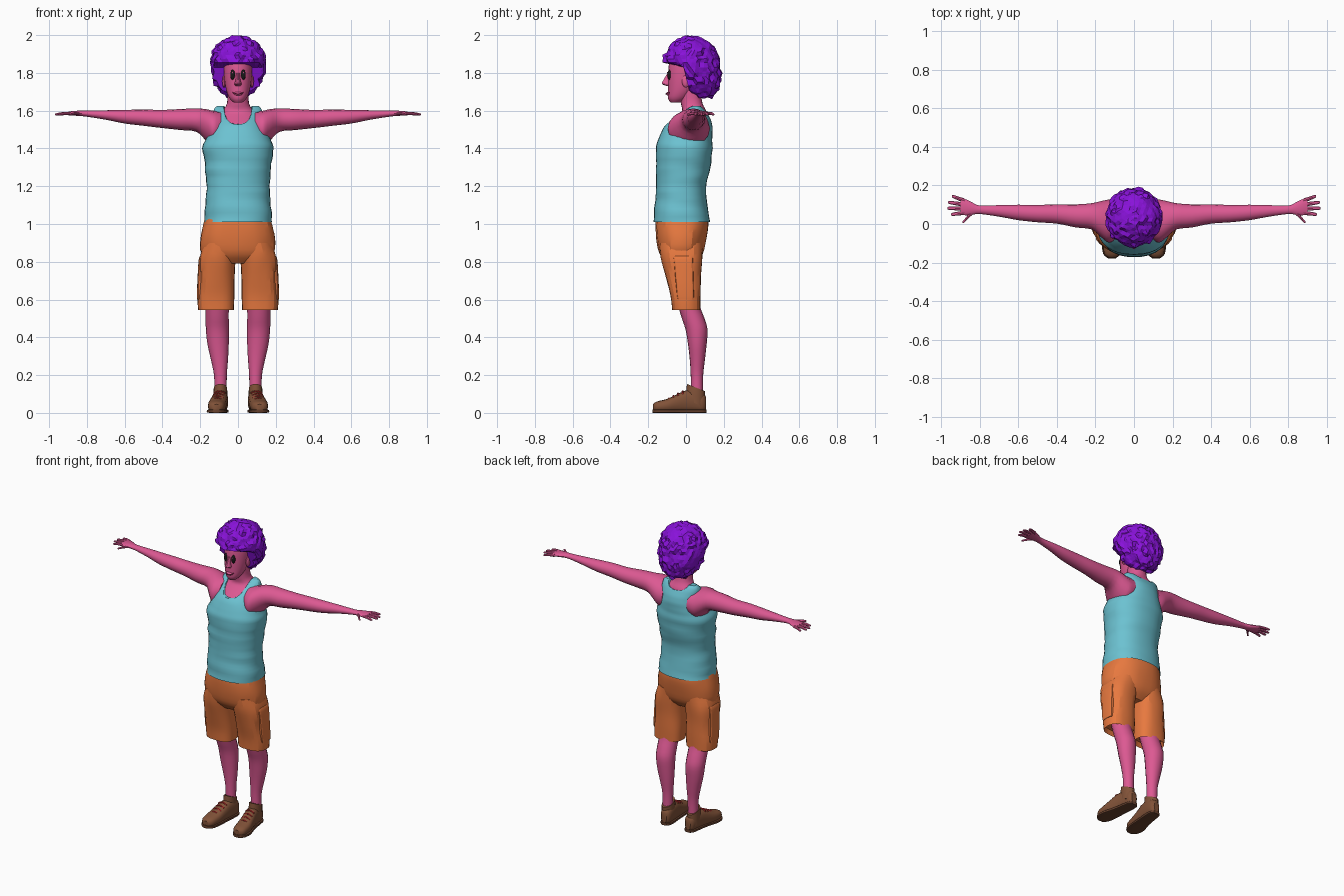
import bpy, bmesh, math, random
from mathutils import Vector, Matrix, noise

random.seed(3)


def material(name, rgb):
    m = bpy.data.materials.new(name)
    m.diffuse_color = (*rgb, 1)
    return m


SKIN = material("skin", (0.72, 0.10, 0.29))
HAIR = material("hair", (0.25, 0.006, 0.70))
CYAN = material("shirt", (0.15, 0.54, 0.64))
ORANGE = material("shorts", (0.80, 0.19, 0.05))
BROWN = material("shoe", (0.22, 0.085, 0.04))
SOLE = material("sole", (0.13, 0.05, 0.025))
RED = material("lace", (0.55, 0.03, 0.03))
BLACK = material("black", (0.01, 0.01, 0.01))
DARK = material("mouth", (0.25, 0.02, 0.08))


def finish(name, bm, mat, mirror=False, smooth=35):
    bmesh.ops.recalc_face_normals(bm, faces=bm.faces)
    me = bpy.data.meshes.new(name)
    bm.to_mesh(me)
    bm.free()
    if smooth:
        me.shade_smooth()
        me.set_sharp_from_angle(angle=math.radians(smooth))
    if mat:
        me.materials.append(mat)
    ob = bpy.data.objects.new(name, me)
    bpy.context.collection.objects.link(ob)
    if mirror:
        ob.modifiers.new("mirror", 'MIRROR')
    return ob


def smooth_sections(secs, steps):
    """Catmull-Rom interpolation between cross-sections."""
    out = []
    for i in range(len(secs) - 1):
        p = [secs[max(i - 1, 0)], secs[i], secs[i + 1], secs[min(i + 2, len(secs) - 1)]]
        for k in range(steps):
            t = k / steps
            out.append([0.5 * (2 * b + (c - a) * t + (2 * a - 5 * b + 4 * c - d) * t * t
                               + (3 * b - a - 3 * c + d) * t ** 3) for a, b, c, d in zip(*p)])
    return out + [list(secs[-1])]


def loft(name, axis, secs, mat, n=16, power=2.0, steps=3, hem=False, fn=None, **kw):
    """Sections: (position on axis, centre a, centre b, radius a, radius b)."""
    rings = smooth_sections(secs, steps)
    if hem:  # folded-in opening at the first section
        t, a, b, ra, rb = rings[0]
        rings.insert(0, [t + 0.03, a, b, ra * 0.85, rb * 0.85])
    bm = bmesh.new()
    loops = []
    for t, a, b, ra, rb in rings:
        loop = []
        for i in range(n):
            c, s = math.cos(math.tau * i / n), math.sin(math.tau * i / n)
            u = a + ra * math.copysign(abs(c) ** (2 / power), c)
            v = b + rb * math.copysign(abs(s) ** (2 / power), s)
            co = Vector({'x': (t, u, v), 'y': (u, t, v), 'z': (u, v, t)}[axis])
            loop.append(bm.verts.new(fn(co) if fn else co))
        loops.append(loop)
    for l0, l1 in zip(loops, loops[1:]):
        for i in range(n):
            bm.faces.new((l0[i], l0[(i + 1) % n], l1[(i + 1) % n], l1[i]))
    bm.faces.new(loops[0])
    bm.faces.new(loops[-1])
    return finish(name, bm, mat, **kw)


def ball(name, loc, radii, mat, sub=3, fn=None, rot=0, **kw):
    bm = bmesh.new()
    m = Matrix.Translation(loc) @ Matrix.Rotation(rot, 4, 'X') @ Matrix.Diagonal((*radii, 1))
    bmesh.ops.create_icosphere(bm, subdivisions=sub, radius=1, matrix=m)
    if fn:
        for v in bm.verts:
            v.co = fn(v.co)
    return finish(name, bm, mat, **kw)


def creases(sx, sz, amount):
    """Cloth folds: stretch the cross-section in and out with noise."""
    def fn(p):
        k = 1 + amount * noise.noise(Vector((p.x * sx, p.y * sx, p.z * sz)))
        return Vector((p.x * k, p.y * k, p.z))
    return fn


# Tank top with scooped neckline
shirt = loft("tank_top", 'z', [
    (1.01, 0, -.022, .182, .15), (1.1, 0, -.025, .174, .14), (1.2, 0, -.025, .167, .132),
    (1.3, 0, -.015, .174, .143), (1.4, 0, -.01, .187, .15), (1.46, 0, 0, .168, .142),
    (1.52, 0, .015, .142, .125), (1.57, 0, .035, .135, .09), (1.61, 0, .05, .125, .05),
    (1.625, 0, .055, .11, .025)], CYAN, n=32, power=2.3, steps=5, hem=True,
    fn=creases(4, 24, .035), smooth=20)
cutter = loft("neckline_cutter", 'y', [
    (-.3, 0, 1.63, .076, .1), (-.05, 0, 1.63, .076, .1), (.06, 0, 1.65, .076, .07),
    (.25, 0, 1.66, .076, .06)], None, n=24, power=2.5)
cutter.hide_render = True
cutter.display_type = 'WIRE'
cut = shirt.modifiers.new("neckline", 'BOOLEAN')
cut.operation, cut.object = 'DIFFERENCE', cutter

# Chest and neck
loft("chest_and_neck", 'z', [
    (1.38, 0, -.01, .165, .135), (1.46, 0, 0, .158, .128), (1.52, 0, .015, .134, .113),
    (1.57, 0, .035, .122, .08), (1.6, 0, .043, .085, .064), (1.64, 0, .03, .058, .057),
    (1.72, 0, .02, .055, .055)], SKIN, n=24, power=2.2)

# Arms with palms
loft("arm", 'x', [
    (.09, .025, 1.51, .10, .085), (.13, .015, 1.505, .112, .094), (.17, .025, 1.525, .094, .083),
    (.22, .04, 1.55, .068, .062), (.3, .042, 1.553, .06, .056), (.4, .052, 1.556, .05, .048),
    (.5, .054, 1.563, .045, .043), (.6, .06, 1.568, .04, .036), (.7, .068, 1.577, .03, .025),
    (.8, .074, 1.584, .022, .016), (.84, .08, 1.586, .032, .014), (.875, .087, 1.586, .042, .012),
    (.9, .09, 1.585, .04, .009)], SKIN, n=16, mirror=True)

# Fingers and thumb: root x, root y, tip x, tip y
for i, (x0, y0, x1, y1) in enumerate([(.88, .122, .945, .143), (.885, .102, .965, .112),
                                      (.885, .08, .968, .082), (.88, .058, .95, .05),
                                      (.835, .062, .89, .012)]):
    xm, ym = (x0 + x1) / 2, (y0 + y1) / 2
    loft(f"finger_{i + 1}", 'x', [(x0, y0, 1.585, .011, .009), (xm, ym, 1.585, .01, .008),
                                  (x1 - .006, y1, 1.58, .008, .006), (x1, y1, 1.58, .004, .003)],
         SKIN, n=8, steps=2, mirror=True)

# Head, nose, ears, eyes and mouth
loft("head", 'z', [
    (1.642, 0, -.055, .022, .025), (1.665, 0, -.042, .045, .053), (1.71, 0, -.022, .063, .073),
    (1.78, 0, -.005, .074, .09), (1.85, 0, .01, .076, .1), (1.92, 0, .01, .06, .08)], SKIN, n=24)
loft("nose", 'z', [(1.73, 0, -.09, .012, .012), (1.742, 0, -.102, .019, .027),
                   (1.76, 0, -.1, .013, .022), (1.8, 0, -.088, .008, .01)], SKIN, n=10)
ball("lips", (0, -.09, 1.69), (.024, .016, .011), SKIN, sub=2)
ball("ear", (.074, .0, 1.755), (.01, .022, .034), SKIN, sub=2, mirror=True)
ball("eye", (.028, -.088, 1.79), (.013, .01, .027), BLACK, mirror=True)
ball("eye_highlight", (.03, -.098, 1.802), (.003, .002, .005), SKIN, sub=1, mirror=True)
loft("mouth", 'x', [(-.032, -.079, 1.697, .005, .003), (-.016, -.1, 1.691, .005, .003),
                    (0, -.105, 1.689, .005, .003), (.016, -.1, 1.691, .005, .003),
                    (.032, -.079, 1.697, .005, .003)], DARK, n=6)


# Curly hair: lumpy ball drawn down at the back and opened around the face
def curl(p):
    c = Vector((0, .03, 1.855))
    d = (p - c).normalized()
    r = 1 + .13 * abs(noise.noise(d * 4.5)) + .08 * noise.noise(d * 9) + random.uniform(-.02, .02)
    low = max(0, -d.z)
    q = c + Vector((d.x * .142, d.y * .142 + .055 * low, d.z * (.187 if d.z < 0 else .137))) * r
    if q.z < 1.835:
        q.y = max(q.y, (1.835 - q.z) * .25 - .015)
    return q


ball("curly_hair", (0, .03, 1.855), (1, 1, 1), HAIR, sub=4, fn=curl, smooth=0)

# Shorts: hips, legs and side pockets
fold = creases(14, 5, .05)
loft("shorts_hips", 'z', [
    (.79, 0, -.025, .10, .07), (.84, 0, -.025, .185, .113), (.92, 0, -.025, .196, .132),
    (1.0, 0, -.022, .18, .14), (1.04, 0, -.022, .168, .134)], ORANGE, n=32, power=2.3,
    fn=fold, smooth=20)
loft("shorts_leg", 'z', [
    (.545, .115, 0, .093, .074), (.62, .117, -.003, .098, .08), (.72, .114, -.014, .096, .093),
    (.82, .107, -.022, .095, .11), (.9, .09, -.025, .09, .115)], ORANGE, n=24, power=2.5,
    steps=4, hem=True, fn=fold, mirror=True, smooth=20)
loft("side_pocket", 'z', [
    (.6, .195, 0, .018, .04), (.62, .198, -.003, .02, .045), (.78, .193, -.012, .018, .05),
    (.82, .19, -.015, .016, .052), (.83, .188, -.015, .012, .05)], ORANGE, n=16, power=4,
    steps=2, mirror=True, smooth=20)

# Lower legs
loft("lower_leg", 'z', [
    (.1, .092, .058, .032, .032), (.2, .093, .058, .034, .033), (.28, .098, .06, .045, .04),
    (.36, .105, .06, .056, .049), (.44, .109, .056, .061, .058), (.5, .11, .038, .061, .06),
    (.56, .11, .018, .062, .058), (.64, .11, .0, .07, .062)], SKIN, n=16, mirror=True)

# Shoes: upper, sloped collar, sole and laces
loft("shoe", 'y', [
    (-.174, .115, .028, .018, .018), (-.155, .115, .032, .04, .028), (-.1, .111, .038, .048, .036),
    (-.05, .104, .049, .045, .048), (0, .096, .06, .041, .059), (.05, .09, .06, .038, .058),
    (.09, .088, .053, .033, .05), (.106, .088, .05, .018, .035)], BROWN, n=16, power=2.5,
    mirror=True)
loft("shoe_collar", 'z', [
    (.05, .093, .05, .037, .05), (.1, .093, .051, .037, .049), (.135, .093, .053, .035, .048)],
    BROWN, n=16, mirror=True, fn=lambda p: p - Vector((0, 0, (p.y - .05) * .4)))
loft("sole", 'y', [
    (-.178, .115, .009, .02, .009), (-.155, .115, .009, .045, .009), (-.1, .112, .009, .053, .009),
    (-.03, .1, .009, .044, .009), (.05, .09, .009, .04, .009), (.09, .088, .009, .035, .009),
    (.108, .088, .009, .02, .009)], SOLE, n=16, power=5, mirror=True)
for i in range(4):
    y, z, x = -.09 + i * .024, .078 + i * .0125, .109 - i * .003
    loft(f"lace_{i + 1}", 'x', [(x - .03, y, z - .012, .005, .005), (x, y, z, .005, .005),
                                (x + .03, y, z - .012, .005, .005)], RED, n=6, mirror=True)
